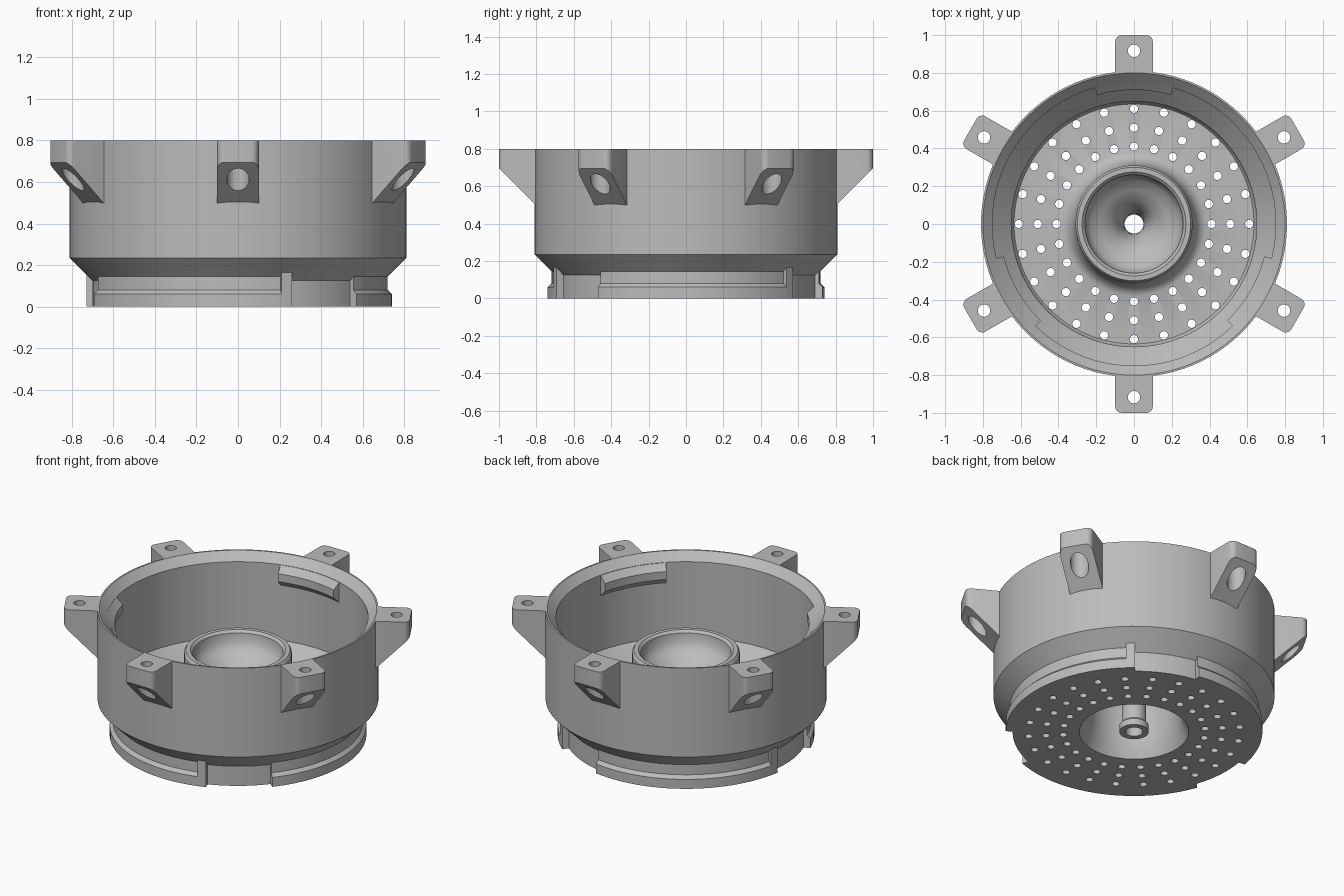
import bpy, bmesh, math
from mathutils import Matrix, Vector

if "Cube" in bpy.data.objects:
    bpy.data.objects.remove(bpy.data.objects["Cube"])

grey = bpy.data.materials.new("plain grey")
grey.use_nodes = True
grey.diffuse_color = (0.5, 0.5, 0.5, 1)
grey.node_tree.nodes["Principled BSDF"].inputs["Base Color"].default_value = (0.5, 0.5, 0.5, 1)


def make_object(name, bm):
    bmesh.ops.recalc_face_normals(bm, faces=bm.faces)
    mesh = bpy.data.meshes.new(name)
    bm.to_mesh(mesh)
    bm.free()
    mesh.materials.append(grey)
    obj = bpy.data.objects.new(name, mesh)
    bpy.context.collection.objects.link(obj)
    return obj


def smooth(obj):
    bpy.ops.object.select_all(action='DESELECT')
    obj.select_set(True)
    bpy.context.view_layer.objects.active = obj
    bpy.ops.object.shade_smooth_by_angle(angle=math.radians(30))


def sweep(bm, profile, start=0, end=360, steps=96):
    """Turn a closed (radius, height) profile about z; partial turns get end caps."""
    full = end - start == 360
    rings = []
    for i in range(steps if full else steps + 1):
        a = math.radians(start + (end - start) * i / steps)
        rings.append([bm.verts.new((r * math.cos(a), r * math.sin(a), z)) for r, z in profile])
    n = len(profile)
    for i in range(steps):
        one, two = rings[i], rings[(i + 1) % len(rings)]
        for j in range(n):
            k = (j + 1) % n
            bm.faces.new((one[j], two[j], two[k], one[k]))
    if not full:
        bm.faces.new(rings[0])
        bm.faces.new(rings[-1])


def add_rod(bm, x, y, radius, bottom, top, sides):
    place = Matrix.Translation((x, y, (bottom + top) / 2))
    bmesh.ops.create_cone(bm, cap_ends=True, segments=sides, radius1=radius,
                          radius2=radius, depth=top - bottom, matrix=place)


def cut(obj, bm):
    """Subtract a helper mesh, keep the result and drop the helper."""
    cutter = make_object("cutter", bm)
    cutter.hide_render = True
    mod = obj.modifiers.new("cut", 'BOOLEAN')
    mod.operation = 'DIFFERENCE'
    mod.solver = 'EXACT'
    mod.object = cutter
    graph = bpy.context.evaluated_depsgraph_get()
    mesh = bpy.data.meshes.new_from_object(obj.evaluated_get(graph))
    obj.modifiers.clear()
    obj.data = mesh
    bpy.data.objects.remove(cutter)


# Shell: outer wall, rim, floor, central funnel cup and hollow underside
outside = [(.70, 0), (.70, .125), (.81, .235), (.81, .8), (.80, .8), (.75, .75)]
basin = [(.75, .27), (.65, .17), (.65, .09), (.643, .07), (.635, .06), (.38, .06)]
tower = [(.355, .07), (.33, .1), (.315, .15), (.31, .2), (.31, .525), (.30, .54)]
funnel = [(.275, .54), (.26, .525), (.255, .47), (.23, .43), (.18, .40), (.12, .36),
          (.08, .30), (.055, .22), (.05, .15), (.05, 0)]
underside = [(.085, 0), (.085, .04), (.07, .055), (.07, .2), (.10, .28), (.15, .34),
             (.21, .36), (.25, .34), (.265, .28), (.265, .14), (.285, .06), (.315, 0)]
bm = bmesh.new()
sweep(bm, outside + basin + tower + funnel + underside)
shell = make_object("sieve_shell", bm)

# Drain holes: three aligned rings
bm = bmesh.new()
for ring in (.41, .51, .61):
    for i in range(24):
        a = math.tau * i / 24
        add_rod(bm, ring * math.cos(a), ring * math.sin(a), .022, -.05, .12, 16)
cut(shell, bm)
smooth(shell)

# Bayonet lugs, their end stops and the inner tabs, three of each
lug = [(.69, 0), (.74, 0), (.74, .06), (.72, .08), (.72, .15), (.69, .15)]
stop = [(.69, 0), (.74, 0), (.74, .167), (.69, .167)]
tab = [(.752, .75), (.71, .71), (.71, .66), (.76, .61), (.76, .74)]
parts = [("bayonet_lug", lug, -39.5, 46.5, 24),
         ("lug_stop", stop, 46.5, 50.5, 2),
         ("inner_tab", tab, 74, 106, 10)]
for name, profile, start, end, steps in parts:
    for i in range(3):
        bm = bmesh.new()
        sweep(bm, profile, start + 120 * i, end + 120 * i, steps)
        smooth(make_object(name + "_" + str(i + 1), bm))

# Mounting ear: rounded block with a sloped underside
bm = bmesh.new()
bmesh.ops.create_cube(bm, size=1, matrix=Matrix.Translation((.9, 0, .625))
                      @ Matrix.Diagonal((.2, .2, .35, 1)))
corners = [e for e in bm.edges if all(v.co.x > .95 for v in e.verts)
           and abs(e.verts[0].co.z - e.verts[1].co.z) > .1]
bmesh.ops.bevel(bm, geom=corners, offset=.035, segments=5, affect='EDGES', profile=.5)
geom = bm.verts[:] + bm.edges[:] + bm.faces[:]
sliced = bmesh.ops.bisect_plane(bm, geom=geom, plane_co=Vector((1, 0, .695)),
                                plane_no=Vector((1, 0, -1)), clear_outer=True)
bmesh.ops.holes_fill(bm, edges=[e for e in bm.edges if e.is_boundary])
ear = make_object("mounting_ear_1", bm)

# Screw hole and wider bore from below
for radius, bottom, top in ((.033, .4, .9), (.053, .4, .74)):
    bm = bmesh.new()
    add_rod(bm, .917, 0, radius, bottom, top, 32)
    cut(ear, bm)
smooth(ear)

# Six ears around the rim
ear.rotation_euler.z = math.radians(30)
for i in range(1, 6):
    twin = ear.copy()
    twin.name = "mounting_ear_" + str(i + 1)
    twin.rotation_euler.z = math.radians(30 + 60 * i)
    bpy.context.collection.objects.link(twin)
